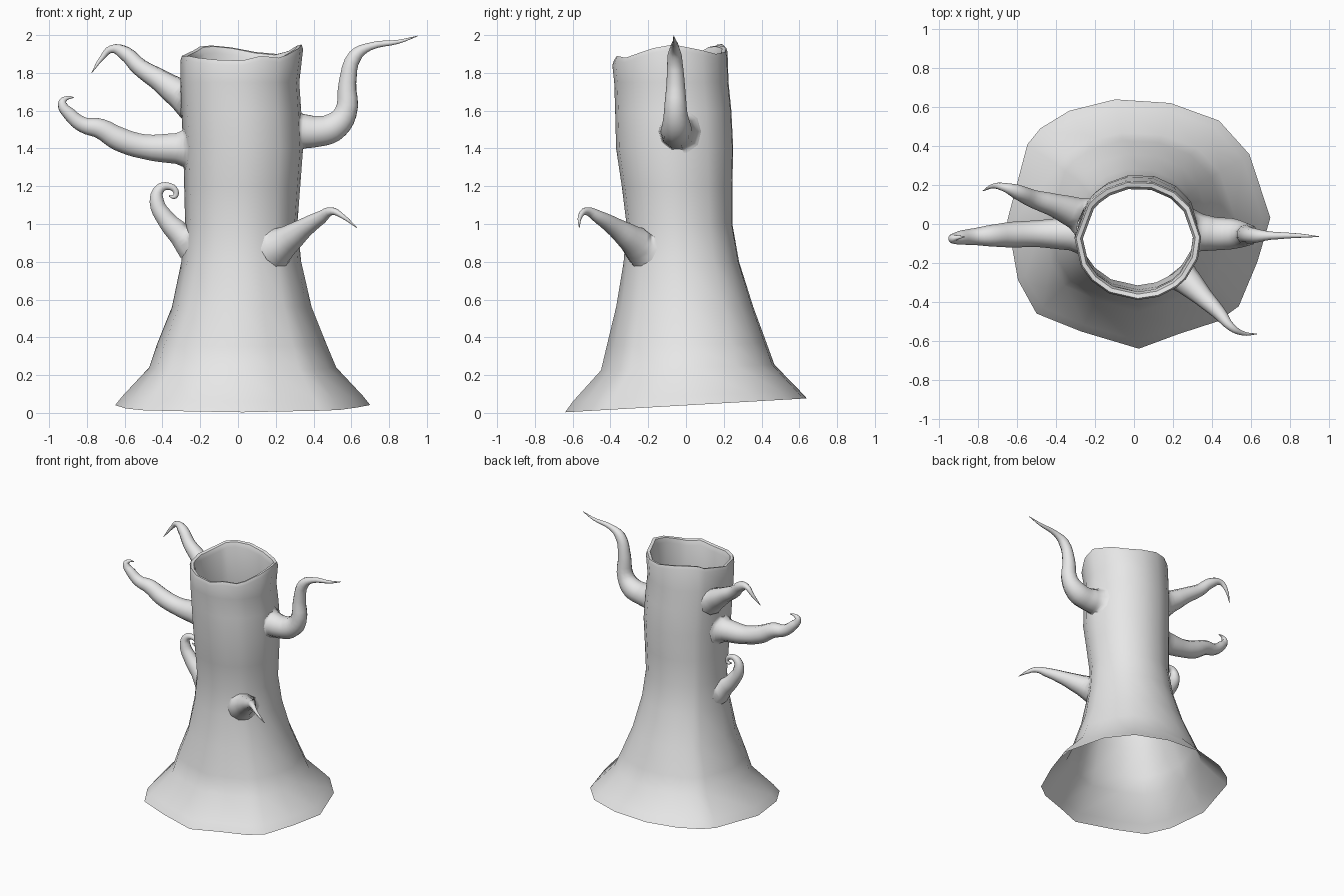
import bpy
import bmesh
import math
from mathutils import Vector

cube = bpy.data.objects.get("Cube")
if cube:
    bpy.data.objects.remove(cube, do_unlink=True)

bark = bpy.data.materials.new("grey_bark")
bark.use_nodes = True
bark.diffuse_color = (0.8, 0.8, 0.8, 1)
bark.node_tree.nodes["Principled BSDF"].inputs["Base Color"].default_value = bark.diffuse_color

# Trunk extents by height: z, left, right, front, back
PROFILE = [
    (0.04, -0.65, 0.70, -0.64, 0.64), (0.09, -0.61, 0.66, -0.60, 0.60),
    (0.24, -0.47, 0.52, -0.45, 0.47), (0.36, -0.43, 0.47, -0.42, 0.43),
    (0.56, -0.35, 0.39, -0.37, 0.36), (0.80, -0.30, 0.335, -0.33, 0.285),
    (1.00, -0.28, 0.315, -0.315, 0.25), (1.20, -0.285, 0.33, -0.34, 0.25),
    (1.40, -0.29, 0.345, -0.37, 0.255), (1.60, -0.30, 0.335, -0.375, 0.245),
    (1.75, -0.305, 0.325, -0.38, 0.23), (1.90, -0.305, 0.345, -0.39, 0.225)]

# Uneven foot outline on a unit square, with the height of the broken rim
OUTLINE = [
    (-.18, 1, 1.935), (.24, .97, 1.91), (.61, .83, 1.90), (.84, .56, 1.92),
    (1, .05, 1.95), (.9, -.3, 1.93), (.76, -.66, 1.895), (.6, -.78, 1.88),
    (.3, -.88, 1.89), (0, -1, 1.865), (-.44, -.86, 1.87), (-.78, -.72, 1.88),
    (-.92, -.45, 1.89), (-1, .03, 1.89), (-.85, .64, 1.92), (-.75, .77, 1.94),
    (-.53, .91, 1.945)]


def section(z):
    """Centre and half sizes of the trunk at a height."""
    for a, b in zip(PROFILE, PROFILE[1:]):
        if z <= b[0]:
            break
    t = min(max((z - a[0]) / (b[0] - a[0]), 0), 1)
    l, r, f, k = (p + (q - p) * t for p, q in zip(a[1:], b[1:]))
    return (l + r) / 2, (f + k) / 2, (r - l) / 2, (k - f) / 2


def finish(obj, angle):
    obj.data.materials.append(bark)
    bpy.ops.object.select_all(action='DESELECT')
    obj.select_set(True)
    bpy.context.view_layer.objects.active = obj
    bpy.ops.object.shade_smooth_by_angle(angle=math.radians(angle))


def trunk_ring(bm, z, inset=0.0, drop=None):
    """One ring of the trunk; drop places it relative to the broken rim."""
    cx, cy, rx, ry = section(z)
    round_off = min(z / 0.95, 1)
    ring = []
    for u, v, rim in OUTLINE:
        p = Vector((u, v))
        p = p.lerp(p.normalized(), round_off)
        x, y = cx + p.x * (rx - inset), cy + p.y * (ry - inset)
        tilt = 0.0625 * y * max(0, 1 - z / 0.5)
        ring.append(bm.verts.new((x, y, z + tilt if drop is None else rim - drop)))
    return ring


# Hollow trunk, open at the foot, with a lip folded into the opening
bm = bmesh.new()
rings = [trunk_ring(bm, p[0]) for p in PROFILE[:-1]]
rings += [trunk_ring(bm, 1.9, 0.0, 0.025), trunk_ring(bm, 1.9, 0.008, 0.0),
          trunk_ring(bm, 1.9, 0.03, 0.005), trunk_ring(bm, 1.9, 0.042, 0.04),
          trunk_ring(bm, 1.6, 0.03), trunk_ring(bm, 1.2, 0.004)]
for low, high in zip(rings, rings[1:]):
    for i in range(len(low)):
        bm.faces.new((low[i - 1], high[i - 1], high[i], low[i]))
bmesh.ops.recalc_face_normals(bm, faces=bm.faces)
# Outward is decided by a face on the foot
bm.faces.ensure_lookup_table()
foot = bm.faces[0]
if foot.normal.dot(foot.calc_center_median()) < 0:
    bmesh.ops.reverse_faces(bm, faces=bm.faces)
mesh = bpy.data.meshes.new("trunk")
bm.to_mesh(mesh)
bm.free()
trunk = bpy.data.objects.new("trunk", mesh)
bpy.context.collection.objects.link(trunk)
finish(trunk, 50)


def branch(name, points):
    """Tapered branch through (x, y, z, radius), its root laid on the trunk wall."""
    curve = bpy.data.curves.new(name + "_path", 'CURVE')
    curve.dimensions = '3D'
    curve.bevel_depth = 1
    curve.bevel_resolution = 3
    curve.resolution_u = 4
    spline = curve.splines.new('BEZIER')
    spline.bezier_points.add(len(points) - 1)
    for bp, (x, y, z, r) in zip(spline.bezier_points, points):
        bp.co = (x, y, z)
        bp.radius = r
        bp.handle_left_type = bp.handle_right_type = 'AUTO'
    path = bpy.data.objects.new(name + "_path", curve)
    bpy.context.collection.objects.link(path)
    deps = bpy.context.evaluated_depsgraph_get()
    mesh = bpy.data.meshes.new_from_object(path.evaluated_get(deps))
    bpy.data.objects.remove(path, do_unlink=True)
    mesh.name = name
    mesh.materials.clear()
    for v in mesh.vertices:
        cx, cy, rx, ry = section(v.co.z)
        d = math.hypot((v.co.x - cx) / rx, (v.co.y - cy) / ry)
        if d < 0.985:
            v.co.x = cx + (v.co.x - cx) * 0.985 / d
            v.co.y = cy + (v.co.y - cy) * 0.985 / d
    obj = bpy.data.objects.new(name, mesh)
    bpy.context.collection.objects.link(obj)
    finish(obj, 60)


branch("left_high_branch", [
    (.29, -.04, 1.49, .12), (.35, -.045, 1.49, .095), (.42, -.05, 1.49, .085),
    (.50, -.05, 1.51, .08), (.57, -.055, 1.59, .062), (.58, -.055, 1.75, .048),
    (.62, -.06, 1.89, .038), (.70, -.06, 1.94, .021), (.85, -.06, 1.965, .011),
    (.95, -.065, 1.995, .002)])
branch("right_long_branch", [
    (-.25, -.05, 1.40, .12), (-.33, -.05, 1.40, .085), (-.50, -.05, 1.41, .068),
    (-.63, -.055, 1.45, .066), (-.73, -.06, 1.505, .056), (-.82, -.065, 1.525, .043),
    (-.89, -.07, 1.58, .036), (-.93, -.075, 1.64, .024), (-.91, -.07, 1.665, .012),
    (-.87, -.065, 1.67, .003)])
branch("right_high_branch", [
    (-.24, .03, 1.65, .11), (-.31, .06, 1.69, .08), (-.42, .10, 1.765, .058),
    (-.52, .13, 1.83, .046), (-.60, .165, 1.905, .038), (-.67, .19, 1.926, .021),
    (-.72, .195, 1.88, .013), (-.775, .17, 1.80, .002)])
branch("right_curled_branch", [
    (-.24, -.05, .89, .10), (-.31, -.05, .95, .066), (-.385, -.05, 1.03, .05),
    (-.43, -.05, 1.12, .04), (-.415, -.05, 1.185, .028), (-.37, -.05, 1.20, .02),
    (-.33, -.05, 1.175, .016), (-.335, -.05, 1.145, .013), (-.365, -.05, 1.15, .005)])
branch("front_left_branch", [
    (.19, -.22, .87, .11), (.27, -.29, .92, .075), (.36, -.38, .985, .05),
    (.44, -.46, 1.035, .035), (.50, -.53, 1.068, .02), (.555, -.56, 1.04, .012),
    (.63, -.565, .98, .002)])
